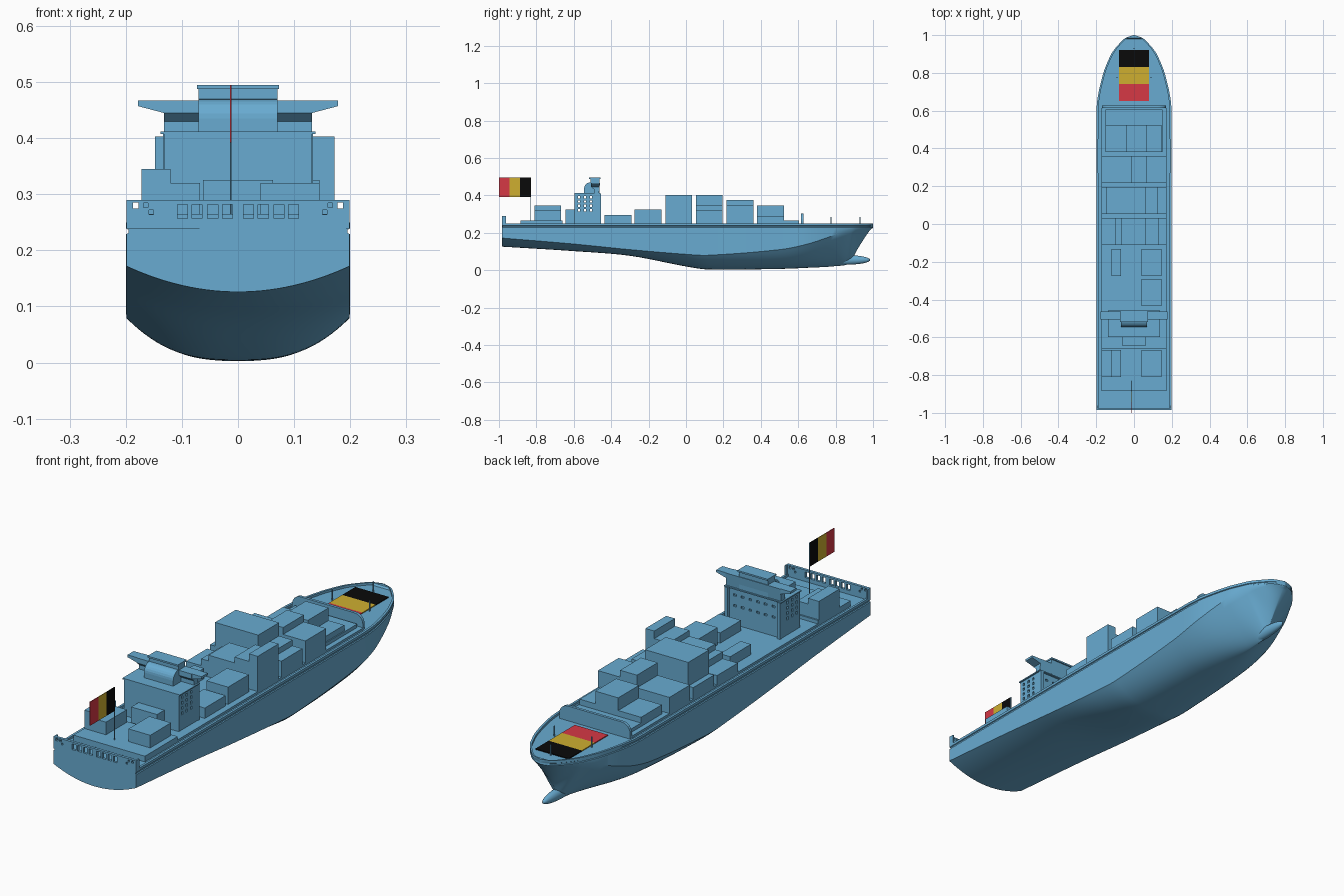
import bpy, bmesh, math
from mathutils import Matrix, Vector

if "Cube" in bpy.data.objects:
    bpy.data.objects.remove(bpy.data.objects["Cube"])


def material(name, rgb):
    m = bpy.data.materials.new(name)
    m.use_nodes = True
    m.diffuse_color = (*rgb, 1)
    node = next(n for n in m.node_tree.nodes if n.type == 'BSDF_PRINCIPLED')
    node.inputs["Base Color"].default_value = (*rgb, 1)
    node.inputs["Roughness"].default_value = 0.7
    return m


BLUE = material("ship blue", (0.14, 0.41, 0.64))
RED = material("flag red", (0.67, 0.04, 0.06))
YELLOW = material("flag yellow", (0.62, 0.43, 0.03))
BLACK = material("flag black", (0.003, 0.003, 0.003))


def finish(name, bm, mat=BLUE):
    bmesh.ops.recalc_face_normals(bm, faces=bm.faces[:])
    mesh = bpy.data.meshes.new(name)
    bm.to_mesh(mesh)
    bm.free()
    mesh.materials.append(mat)
    ob = bpy.data.objects.new(name, mesh)
    bpy.context.collection.objects.link(ob)
    return ob


def add_box(bm, x, y, z):
    size = [b - a for a, b in (x, y, z)]
    mid = Vector([(a + b) / 2 for a, b in (x, y, z)])
    bmesh.ops.create_cube(bm, size=1, matrix=Matrix.Translation(mid) @ Matrix.Diagonal((*size, 1)))


def box(name, x, y, z, mat=BLUE):
    bm = bmesh.new()
    add_box(bm, x, y, z)
    return finish(name, bm, mat)


def prism(name, profile, direction):
    bm = bmesh.new()
    face = bm.faces.new([bm.verts.new(p) for p in profile])
    out = bmesh.ops.extrude_face_region(bm, geom=[face])
    moved = [v for v in out["geom"] if isinstance(v, bmesh.types.BMVert)]
    bmesh.ops.translate(bm, verts=moved, vec=direction)
    return finish(name, bm)


def rod(name, x, y, z0, z1, radius):
    bm = bmesh.new()
    bmesh.ops.create_cone(bm, cap_ends=True, segments=8, radius1=radius, radius2=radius, depth=z1 - z0,
                          matrix=Matrix.Translation((x, y, (z0 + z1) / 2)))
    return finish(name, bm)


def cut(ob, cutters):
    """Cut boxes out of an object and keep the plain result."""
    bm = bmesh.new()
    for c in cutters:
        add_box(bm, *c)
    tool = finish("cutter", bm)
    tool.hide_render = True
    mod = ob.modifiers.new("openings", 'BOOLEAN')
    mod.object, mod.operation, mod.solver = tool, 'DIFFERENCE', 'EXACT'
    bpy.context.view_layer.update()
    ob.data = bpy.data.meshes.new_from_object(ob.evaluated_get(bpy.context.evaluated_depsgraph_get()))
    ob.modifiers.clear()
    bpy.data.objects.remove(tool)


def smooth(ob, angle):
    bpy.ops.object.select_all(action='DESELECT')
    ob.select_set(True)
    bpy.context.view_layer.objects.active = ob
    bpy.ops.object.shade_smooth_by_angle(angle=math.radians(angle))


# Hull stations: y, keel height, bilge height, half breadth, fullness
STATIONS = [(-.985, .126, .172, .199, .5), (-.6, .102, .14, .199, .45), (-.3, .077, .11, .199, .42),
            (0, .02, .085, .199, .38), (.12, .004, .08, .199, .37), (.5, .007, .11, .199, .4),
            (.65, .013, .14, .195, .5), (.8, .022, .19, .162, .75), (.88, .04, .22, .13, .9),
            (.91, .1, .225, .114, .9), (.95, .165, .228, .082, .7), (.985, .215, .228, .045, .6),
            (1, .227, .228, .002, .5)]


def slope(i, k):
    a, b = STATIONS[max(i - 1, 0)], STATIONS[min(i + 1, len(STATIONS) - 1)]
    return (b[k] - a[k]) / (b[0] - a[0])


def hermite(i, f, k):
    a, b = STATIONS[i], STATIONS[i + 1]
    h = b[0] - a[0]
    return (a[k] * (2 * f**3 - 3 * f**2 + 1) + b[k] * (3 * f**2 - 2 * f**3)
            + h * slope(i, k) * (f**3 - 2 * f**2 + f) + h * slope(i + 1, k) * (f**3 - f**2))


def section(y, keel, bilge, half, full, stern):
    half = min(half, .2)
    groove = min(.004, half * .3)
    wall = min(.01, half * .4)
    deck = .24 if half > .05 else .248
    side = [(half * (j / 14) ** (2 * full), keel + (bilge - keel) * (j / 14) ** 2, 0) for j in range(15)]
    side += [(half, .229, 0), (half - groove, .231, .004), (half - groove, .237, .004), (half, .239, 0),
             (half, .25, 0), (half - wall, .25, 0), (half - wall, deck, 0)]
    pts = side + [(-x, z, d) for x, z, d in reversed(side[1:])]
    return [(x, y + (d if stern else 0), z) for x, z, d in pts]


# Hull with recessed deck and a rubbing groove under the rim
bm = bmesh.new()
rings = []
for i in range(len(STATIONS) - 1):
    for s in range(6):
        f = s / 6
        y = STATIONS[i][0] + f * (STATIONS[i + 1][0] - STATIONS[i][0])
        rings.append(section(y, *[hermite(i, f, k) for k in range(1, 5)], not rings))
rings.append(section(*STATIONS[-1], False))
rings = [[bm.verts.new(p) for p in r] for r in rings]
for a, b in zip(rings, rings[1:]):
    for j in range(len(a)):
        n = (j + 1) % len(a)
        bm.faces.new((a[j], a[n], b[n], b[j]))
bm.faces.new(rings[0])
bm.faces.new(rings[-1])
smooth(finish("hull", bm), 35)

# Bulbous bow
bm = bmesh.new()
bmesh.ops.create_uvsphere(bm, u_segments=24, v_segments=16, radius=1,
                          matrix=Matrix.Translation((0, .85, .055)) @ Matrix.Diagonal((.022, .135, .026, 1)))
smooth(finish("bulbous_bow", bm), 60)

# Stern bulwark with mooring openings
bulwark = box("stern_bulwark", (-.199, .199), (-.985, -.973), (.238, .29))
holes = []
for s in (-1, 1):
    for x in (.019, .045, .073, .099):
        holes.append(((s * x - .009, s * x + .009), (-1, -.96), (.257, .282)))
    for x, z, r in ((.182, .28, .005), (.164, .28, .004), (.155, .268, .004)):
        holes.append(((s * x - r, s * x + r), (-1, -.96), (z - r, z + r)))
cut(bulwark, holes)
for s in (-1, 1):
    box("bulwark_return", sorted((s * .192, s * .199)), (-.975, -.962), (.24, .29))

# Cargo deck and end hatches
box("cargo_deck", (-.172, .172), (-.885, .615), (.238, .25))
box("aft_hatch", (-.172, .172), (-.885, -.66), (.245, .265))
box("forward_hatch", (-.15, .15), (.38, .605), (.245, .265))

# Container bays: start along the ship, then (left, right, top) stacks
BAYS = {.38: [(-.15, -.04, .29), (-.04, .07, .345), (.07, .145, .29)],
        .217: [(-.172, -.016, .32), (-.016, .065, .375), (.065, .172, .345)],
        .053: [(-.172, -.148, .3), (-.148, .06, .403), (.06, .125, .345), (.125, .172, .32)],
        -.11: [(-.172, -.1, .29), (-.1, -.065, .32), (-.065, .06, .345), (.06, .13, .37), (.13, .172, .403)],
        -.275: [(-.12, -.07, .295), (.04, .145, .325)],
        -.435: [(.04, .145, .295)],
        -.81: [(-.172, -.12, .345), (-.12, -.068, .32), (.04, .145, .32)]}
for y, stacks in BAYS.items():
    for x0, x1, top in stacks:
        box("container_stack", (x0, x1), (y, y + .143), (.245, top))

# Accommodation block with side and forward windows
house = box("accommodation_block", (-.132, .132), (-.595, -.467), (.245, .408))
windows = []
for row in range(4):
    for col in range(3):
        y, z = -.578 + col * .032, .315 + row * .023
        windows.append(((-.2, .2), (y, y + .011), (z, z + .012)))
for row in range(2):
    for col in range(6):
        x, z = -.1 + col * .037, .328 + row * .046
        windows.append(((x, x + .014), (-.474, -.45), (z, z + .009)))
cut(house, windows)
for s in (-1, 1):
    box("house_fin", sorted((s * .118, s * .134)), (-.468, -.455), (.245, .408))
box("house_annex", (-.062, .062), (-.645, -.594), (.245, .325))
box("bridge_platform", (-.138, .138), (-.597, -.458), (.407, .412))

# Bridge, its wings and the rounded funnel casing
prism("bridge", [(-.132, -.49, .41), (-.132, -.49, .43), (-.132, -.507, .445), (-.132, -.507, .467),
                 (-.132, -.46, .467), (-.132, -.465, .41)], (.264, 0, 0))
for s in (-1, 1):
    prism("bridge_wing", [(s * .125, -.505, .443), (s * .178, -.505, .457), (s * .178, -.505, .467),
                          (s * .125, -.505, .467)], (0, .043, 0))
curve = [(-.07, -.51 - .035 * math.cos(a * math.pi / 12), .435 + .035 * math.sin(a * math.pi / 12))
         for a in range(7)]
prism("funnel_casing", [(-.07, -.545, .41)] + curve + [(-.07, -.51, .49), (-.07, -.463, .49), (-.07, -.463, .41)],
      (.14, 0, 0))
box("funnel_cap", (-.073, .073), (-.518, -.457), (.488, .495))

# Breakwater with rounded shoulders
arc = [(.13 + .04 * math.cos(a * math.pi / 12), .615, .264 + .04 * math.sin(a * math.pi / 12)) for a in range(7)]
prism("breakwater", [(.17, .615, .24)] + arc + [(-x, y, z) for x, y, z in reversed(arc)] + [(-.17, .615, .24)],
      (0, .012, 0))

# Foredeck posts and stern flagpole
for x, y in ((0, .93), (-.09, .775), (.09, .775)):
    rod("foredeck_post", x, y, .235, .285, .003)
rod("flagpole", -.013, -.83, .245, .495, .0015)

# Stern flag and painted foredeck flag, one plate per stripe
for i, mat in enumerate((RED, YELLOW, BLACK)):
    y = -1 + i * .0567
    box("stern_flag_stripe", (-.0145, -.0115), (y, y + .0567), (.392, .495), mat)
    y = .65 + i * .09
    box("foredeck_flag_stripe", (-.08, .08), (y, y + .09), (.239, .244), mat)
